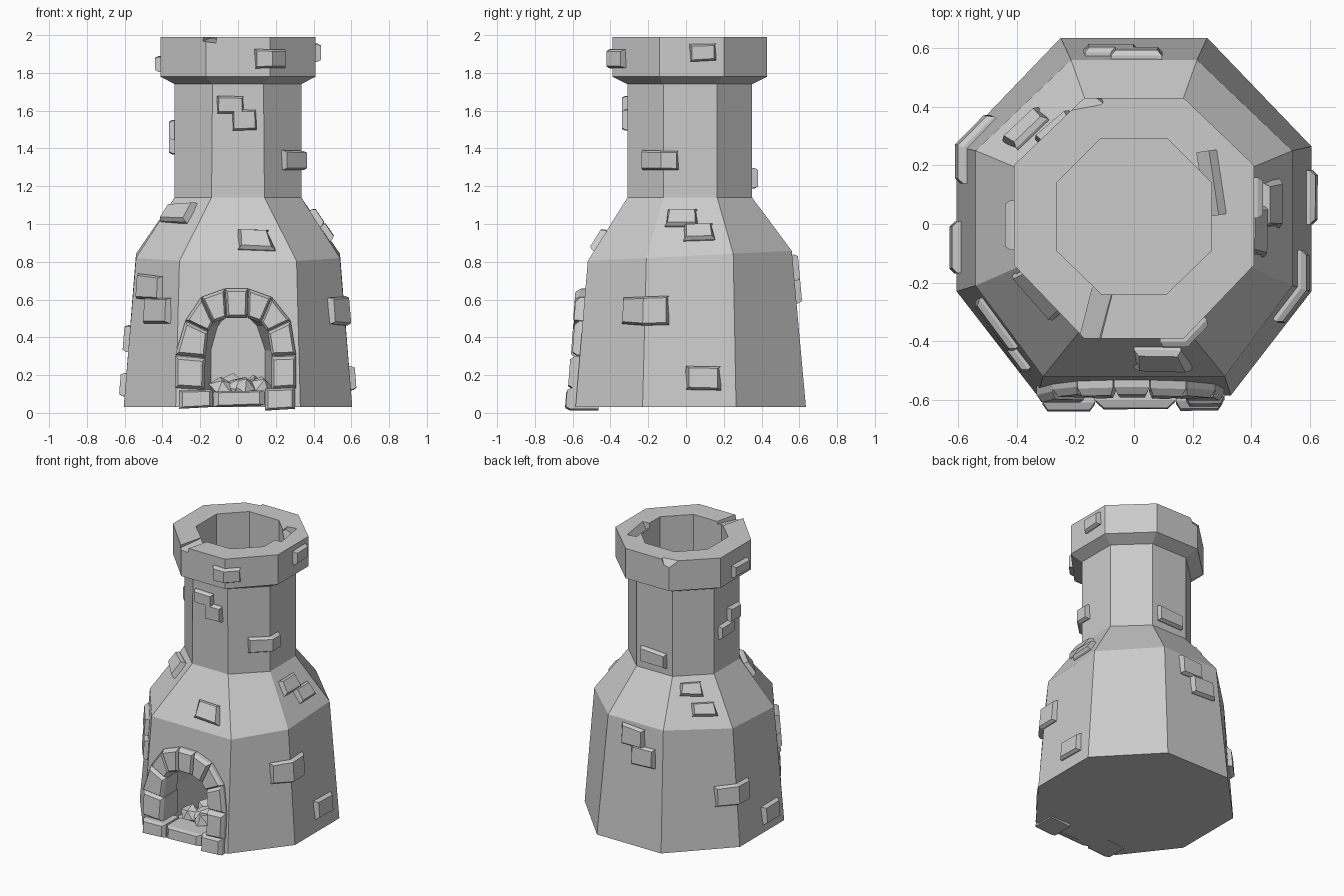
import bpy, bmesh, math, random
from math import floor
from mathutils import Vector, Matrix

if "Cube" in bpy.data.objects:
    bpy.data.objects.remove(bpy.data.objects["Cube"])

random.seed(4)


def make(name, verts, faces):
    me = bpy.data.meshes.new(name)
    me.from_pydata([tuple(v) for v in verts], [], faces)
    bm = bmesh.new()
    bm.from_mesh(me)
    bmesh.ops.recalc_face_normals(bm, faces=bm.faces)
    bm.to_mesh(me)
    bm.free()
    ob = bpy.data.objects.new(name, me)
    bpy.context.collection.objects.link(ob)
    return ob


def loft(name, rings):
    n = len(rings[0])
    verts = [v for r in rings for v in r]
    faces = [(a * n + i, a * n + (i + 1) % n, (a + 1) * n + (i + 1) % n, (a + 1) * n + i)
             for a in range(len(rings) - 1) for i in range(n)]
    faces += [tuple(range(n))[::-1], tuple(range((len(rings) - 1) * n, len(rings) * n))]
    return make(name, verts, faces)


def cut(ob, cutter):
    cutter.hide_render = True
    m = ob.modifiers.new("cut", 'BOOLEAN')
    m.operation, m.object, m.solver = 'DIFFERENCE', cutter, 'EXACT'
    bpy.context.view_layer.objects.active = ob
    bpy.ops.object.modifier_apply(modifier=m.name)
    bpy.data.objects.remove(cutter)


# irregular octagon ring: front half width, front y, side x, side y0, side y1, back half width, back y
def octagon(z, fw, fy, sx, y0, y1, bw, by, tilt=0.0):
    pts = [(-fw, fy), (fw, fy), (sx, y0), (sx, y1), (bw, by), (-bw, by), (-sx, y1), (-sx, y0)]
    return [Vector((x, y, z + tilt * y)) for x, y in pts]


outer = [
    octagon(0.03, 0.33, -0.585, 0.605, -0.23, 0.265, 0.25, 0.635),
    octagon(0.83, 0.31, -0.52, 0.54, -0.21, 0.25, 0.215, 0.56, 0.05),
    octagon(1.14, 0.14, -0.31, 0.335, -0.12, 0.165, 0.14, 0.35),
    octagon(1.74, 0.135, -0.31, 0.335, -0.12, 0.165, 0.14, 0.35),
    octagon(1.78, 0.17, -0.39, 0.41, -0.14, 0.20, 0.17, 0.43),
    octagon(1.99, 0.17, -0.39, 0.41, -0.14, 0.20, 0.17, 0.43)]
flue = [octagon(z, 0.11, -0.24, 0.265, -0.09, 0.14, 0.115, 0.29) for z in (1.99, 1.5)]

# furnace body with chimney, rim and flue
body = loft("furnace_body", outer + flue)

# arched firebox recess, narrowing to the back
arch = [(-.20, .085), (.20, .085), (.20, .33), (.14, .46), (.06, .52),
        (-.07, .52), (-.15, .46), (-.20, .33)]
cut(body, loft("firebox_cutter", [
    [(x, -0.75, z) for x, z in arch],
    [(x, -0.45, z) for x, z in arch],
    [(x * 0.72, -0.12, z) for x, z in arch]]))

# worn chips in the rim
for loc, size, rot in [((-.13, -.32, 2.0), (.07, .24, .06), (.1, .15, -.25)),
                       ((-.18, .45, 2.0), (.10, .10, .10), (.7, .4, .5)),
                       ((.27, .14, 2.0), (.06, .22, .10), (0, .5, .15))]:
    bpy.ops.mesh.primitive_cube_add(size=1, location=loc, rotation=rot)
    chip = bpy.context.object
    chip.scale = size
    bpy.context.view_layer.update()
    cut(body, chip)


def wall(p, z, lift):
    """Point on the outer wall: p counts octagon sides counterclockwise from the front-left corner."""
    k = next(i for i in range(5) if z <= outer[i + 1][0].z or i == 4)
    t = (z - outer[k][0].z) / (outer[k + 1][0].z - outer[k][0].z)

    def corner(i):
        return outer[k][i % 8].lerp(outer[k + 1][i % 8], t)

    def normal(i):
        a, b = outer[k][i % 8], outer[k][(i + 1) % 8]
        return (b - a).cross(outer[k + 1][i % 8] - a).normalized()
    i = floor(p + 1e-6)
    f = max(p - i, 0)
    n = normal(i)
    if f < 1e-4:
        n = (n + normal(i - 1)).normalized() * 1.08
    return corner(i).lerp(corner(i + 1), f) + n * lift


# raised bricks, wrapping round a corner where the range crosses a whole number
def brick(p0, p1, z0, z1, name="wall_brick"):
    ps = [p0] + ([float(floor(p1))] if floor(p1) > floor(p0) else []) + [p1]
    dp, dz, rings = 0.035, 0.01, []
    j = [random.uniform(-.007, .007) for _ in range(4)]
    for i, p in enumerate(ps):
        q = p + (dp if i == 0 else -dp if i == len(ps) - 1 else 0)
        a, b = z0 + j[min(i, 1)], z1 + j[2 + min(i, 1)]
        rings.append([wall(p, a, -.03), wall(p, b, -.03), wall(p, b, .012),
                      wall(q, b - dz, .03), wall(q, a + dz, .03), wall(p, a, .012)])
    loft(name, rings)


bricks = [
    (0.09, 0.61, 1.59, 1.68), (0.39, 0.86, 1.50, 1.60),    # chimney front pair
    (0.50, 0.85, 0.86, 0.965), (7.05, 7.70, 1.01, 1.10),   # front shoulder
    (7.12, 7.65, 0.59, 0.72), (7.32, 7.85, 0.47, 0.60),    # front left pair
    (1.66, 2.27, 0.46, 0.60), (2.46, 2.84, 0.12, 0.24),    # right side
    (1.47, 2.28, 1.28, 1.39),                              # chimney right corner
    (2.14, 2.61, 0.97, 1.06), (2.42, 2.82, 0.89, 0.98),    # right shoulder pair
    (4.28, 4.68, 0.66, 0.78), (4.47, 4.88, 0.55, 0.67),    # back pair
    (4.15, 4.85, 1.19, 1.29),                              # chimney back
    (6.50, 6.93, 1.45, 1.55), (6.15, 6.68, 1.37, 1.46),    # chimney left pair
    (5.20, 5.65, 1.01, 1.10), (5.42, 5.83, 0.88, 0.97),    # back left shoulder
    (5.70, 6.25, 0.31, 0.44), (6.52, 6.88, 0.08, 0.20),    # left side
    (0.76, 1.29, 1.83, 1.92), (2.47, 2.88, 1.86, 1.95),    # rim
    (6.35, 6.85, 1.81, 1.89)]
for b in bricks:
    brick(*b)


# chamfered stone from a front outline
def stone(name, pts, proud, back, shrink=0.97):
    c = Vector((sum(p[0] for p in pts) / len(pts), sum(p[1] for p in pts) / len(pts)))
    tip = random.uniform(-.008, .008)

    def ring(s, off):
        out = []
        for p in pts:
            v = c + (Vector(p) - c) * s
            y = -0.585 + 0.075 * v.y + off if off < 0.03 else back
            out.append((v.x, y + tip, v.y))
        return out
    loft(name, [ring(shrink, 1), ring(shrink, -proud + .025), ring(shrink * .8, -proud)])


# arch stones round the firebox
arch_out = [(-.335, .13), (-.335, .305), (-.28, .49), (-.195, .615), (-.07, .66),
            (.055, .66), (.18, .615), (.28, .49), (.31, .305), (.31, .13)]
arch_in = [(-.175, .12), (-.17, .29), (-.155, .43), (-.13, .475), (-.06, .50),
           (.05, .50), (.12, .475), (.155, .43), (.175, .30), (.175, .12)]
for i in range(9):
    stone("arch_stone", [arch_out[i], arch_out[i + 1], arch_in[i + 1], arch_in[i]],
          random.uniform(.035, .048), -0.43)

# hearth stones across the threshold
for x0, x1, lo, hi in [(-.315, -.13, .01, .125), (-.135, .145, .02, .12), (.14, .305, .0, .135)]:
    stone("hearth_stone", [(x0, lo + .01), (x1, lo + .02), (x1, hi), (x0, hi - .005)], .05, -0.46)

# coal heap in the firebox
for x, y, s in [(-.08, -.40, .07), (.03, -.44, .065), (.12, -.40, .07),
                (-.04, -.28, .08), (.07, -.27, .08), (.0, -.36, .09)]:
    bpy.ops.mesh.primitive_ico_sphere_add(subdivisions=1, radius=s, location=(x, y, .12),
                                          rotation=[random.uniform(0, 3) for _ in range(3)])
    bpy.context.object.name = "coal"
    for v in bpy.context.object.data.vertices:
        v.co *= random.uniform(.75, 1.2)
